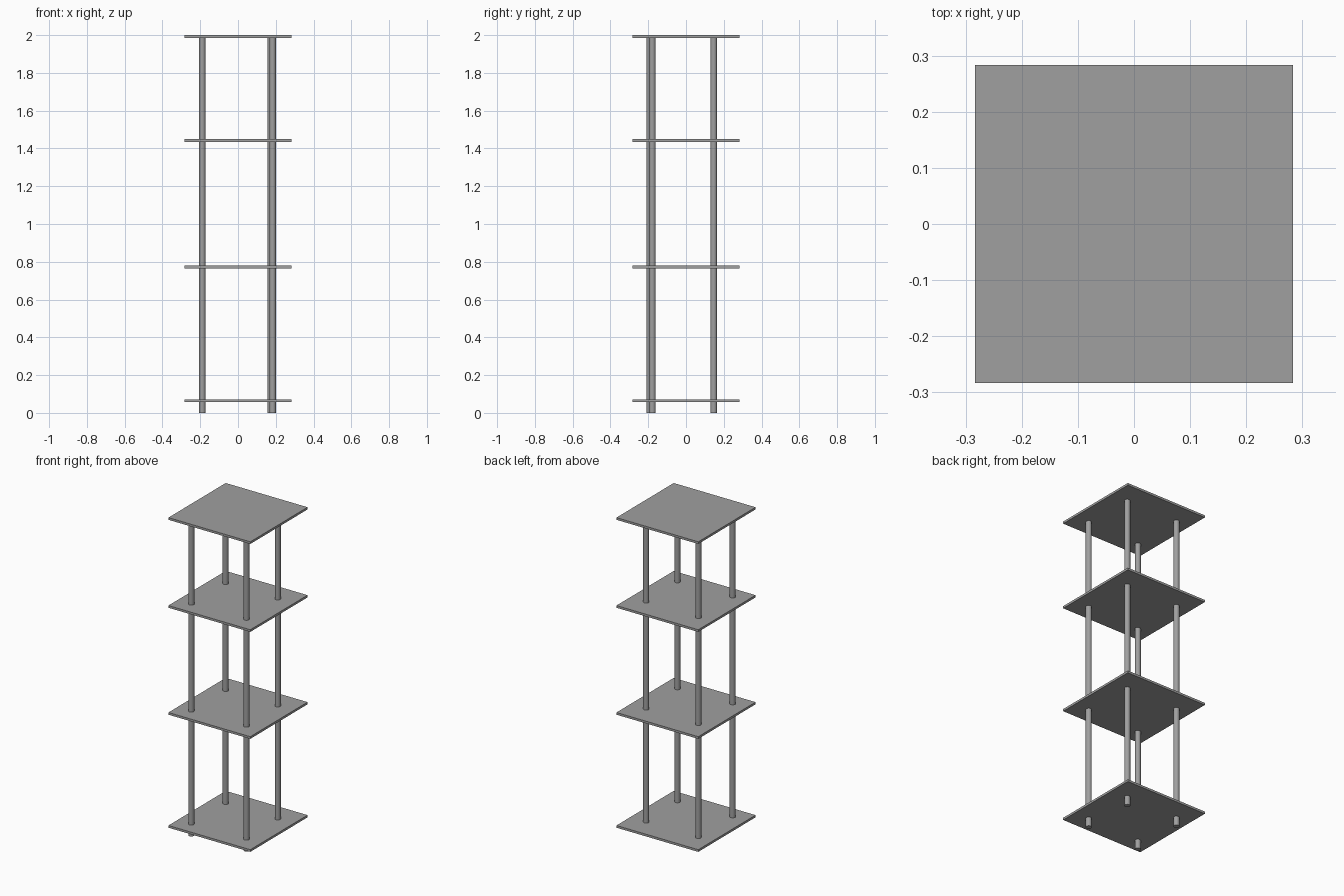
import bpy
import math

cube = bpy.data.objects.get("Cube")
if cube:
    bpy.data.objects.remove(cube, do_unlink=True)

# Single grey finish
grey = bpy.data.materials.new("mid_grey")
grey.use_nodes = True
colour = (0.35, 0.35, 0.35, 1.0)
grey.diffuse_color = colour
grey.node_tree.nodes["Principled BSDF"].inputs["Base Color"].default_value = colour

HEIGHT = 2.0
SIZE = 0.567
THICK = 0.014
RADIUS = 0.017


def finish(name):
    obj = bpy.context.object
    obj.name = name
    obj.data.materials.append(grey)
    return obj


def add_shelf(name, z):
    bpy.ops.mesh.primitive_cube_add(size=1, location=(0, 0, z))
    obj = finish(name)
    obj.scale = (SIZE, SIZE, THICK)
    bpy.ops.object.transform_apply(location=False, rotation=False, scale=True)


def add_pole(name, x, y):
    length = HEIGHT - THICK
    bpy.ops.mesh.primitive_cylinder_add(
        vertices=32, radius=RADIUS, depth=length, location=(x, y, length / 2))
    finish(name)
    bpy.ops.object.shade_smooth_by_angle(angle=math.radians(30))


# Four square shelves
shelves = {
    "bottom_shelf": 0.064,
    "lower_shelf": 0.772,
    "upper_shelf": 1.442,
    "top_shelf": HEIGHT - THICK / 2,
}
for name, z in shelves.items():
    add_shelf(name, z)

# Four slightly uneven poles running through the shelves
poles = {
    "front_right_pole": (-0.189, -0.192),
    "front_left_pole": (0.184, -0.178),
    "back_right_pole": (-0.189, 0.147),
    "back_left_pole": (0.173, 0.147),
}
for name, (x, y) in poles.items():
    add_pole(name, x, y)
